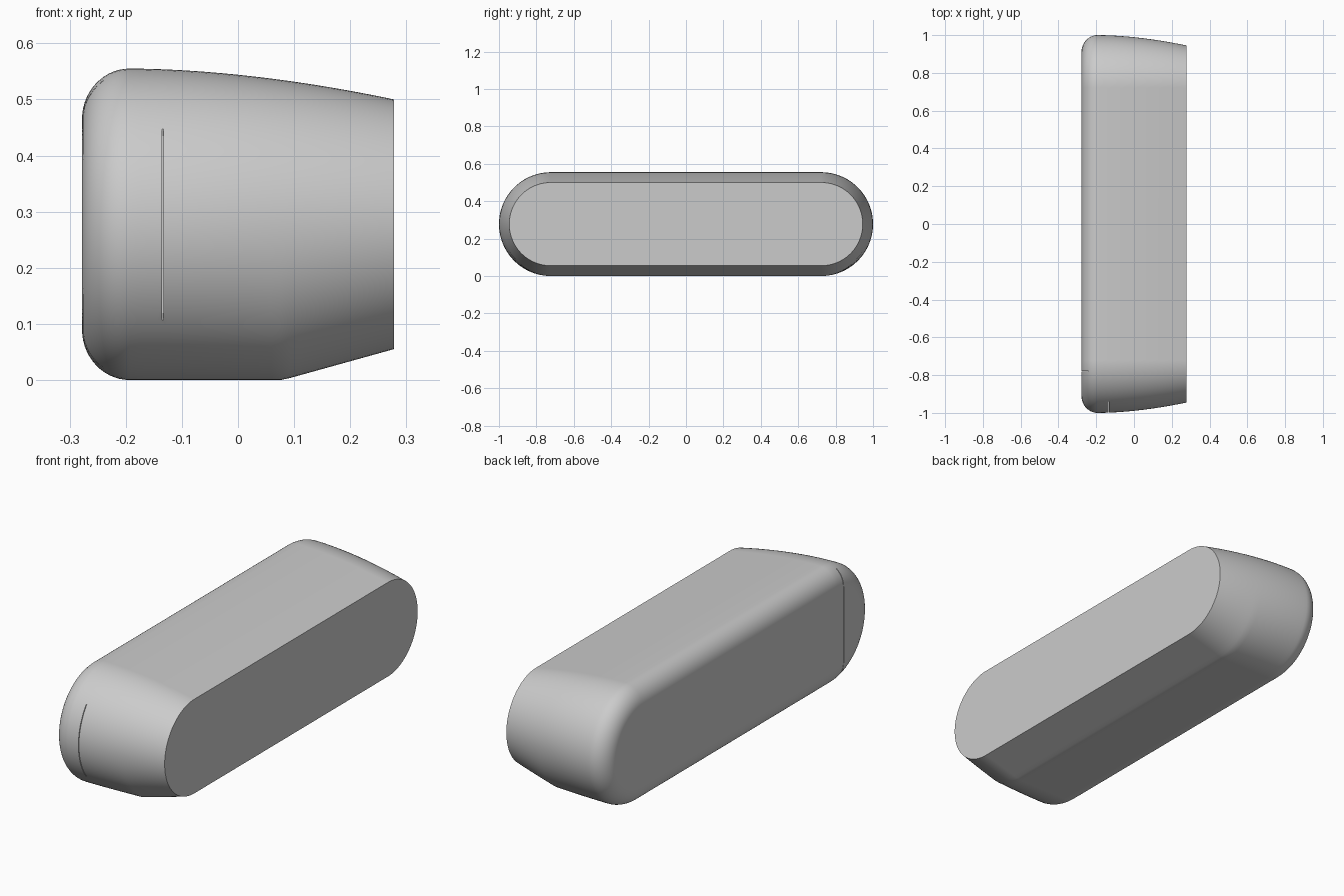
import bpy, bmesh, math

cube = bpy.data.objects.get("Cube")
if cube:
    bpy.data.objects.remove(cube, do_unlink=True)

RADIUS = 0.2775      # end-cap radius, also half the height
STRAIGHT = 0.7225    # half length of the straight run
BACK, FACE = -0.278, 0.278
CAP_STEPS = 48

grey = bpy.data.materials.new("plain_grey")
grey.use_nodes = True
colour = (0.6, 0.6, 0.6, 1)
grey.diffuse_color = colour
grey.node_tree.nodes["Principled BSDF"].inputs["Base Color"].default_value = colour


def ring(bm, x, inset, lower_inset):
    """Capsule outline at x; the lower half has its own inset."""
    verts = []
    for side in (1, -1):
        for i in range(CAP_STEPS + 1):
            a = side * math.pi / 2 - math.pi / 2 + math.pi * i / CAP_STEPS
            if side == 1:
                a -= math.pi / 2
            else:
                a += math.pi * 1.5
            r = RADIUS - inset
            h = r if math.sin(a) >= 0 else RADIUS - lower_inset
            verts.append(bm.verts.new((x, side * STRAIGHT + r * math.cos(a),
                                       RADIUS + h * math.sin(a))))
    return verts


# Rounded rear edge, then a gently curved taper with a flat underside
stations = []
for i in range(15):
    a = math.pi / 2 * i / 14
    d = 0.09 * (1 - math.sin(a))
    stations.append((BACK + 0.085 * (1 - math.cos(a)), d, d))
start = BACK + 0.085
for i in range(1, 29):
    x = start + (FACE - start) * i / 28
    top = 0.055 * ((x - start) / (FACE - start)) ** 1.8
    stations.append((x, top, 0.055 * max(0, (x - 0.08) / (FACE - 0.08))))

bm = bmesh.new()
rings = [ring(bm, *s) for s in stations]
for a, b in zip(rings, rings[1:]):
    for i in range(len(a)):
        j = (i + 1) % len(a)
        bm.faces.new((a[i], a[j], b[j], b[i]))
bm.faces.new(rings[0])
bm.faces.new(rings[-1])
bmesh.ops.recalc_face_normals(bm, faces=bm.faces)
mesh = bpy.data.meshes.new("body")
bm.to_mesh(mesh)
bm.free()
mesh.materials.append(grey)
body = bpy.data.objects.new("body", mesh)
bpy.context.collection.objects.link(body)


# Hairline seams of the corner cover
def seam(name, location, size):
    bpy.ops.mesh.primitive_cube_add(size=1, location=location)
    cutter = bpy.context.object
    cutter.name = name
    cutter.scale = size
    cutter.data.materials.append(grey)
    cutter.hide_render = True
    cutter.hide_set(True)
    cut = body.modifiers.new(name, 'BOOLEAN')
    cut.operation = 'DIFFERENCE'
    cut.solver = 'EXACT'
    cut.object = cutter


seam("end_seam_cutter", (-0.134, -1.04, RADIUS), (0.003, 0.2, 0.8))
seam("rear_seam_cutter", (-0.34, -0.78, RADIUS), (0.2, 0.003, 0.8))

# Apply the cuts, then smooth with sharp edges kept
bpy.ops.object.select_all(action='DESELECT')
body.select_set(True)
bpy.context.view_layer.objects.active = body
for modifier in list(body.modifiers):
    bpy.ops.object.modifier_apply(modifier=modifier.name)
bpy.ops.object.shade_smooth_by_angle(angle=math.radians(30))
weighted = body.modifiers.new("weighted_normals", 'WEIGHTED_NORMAL')
weighted.keep_sharp = True
